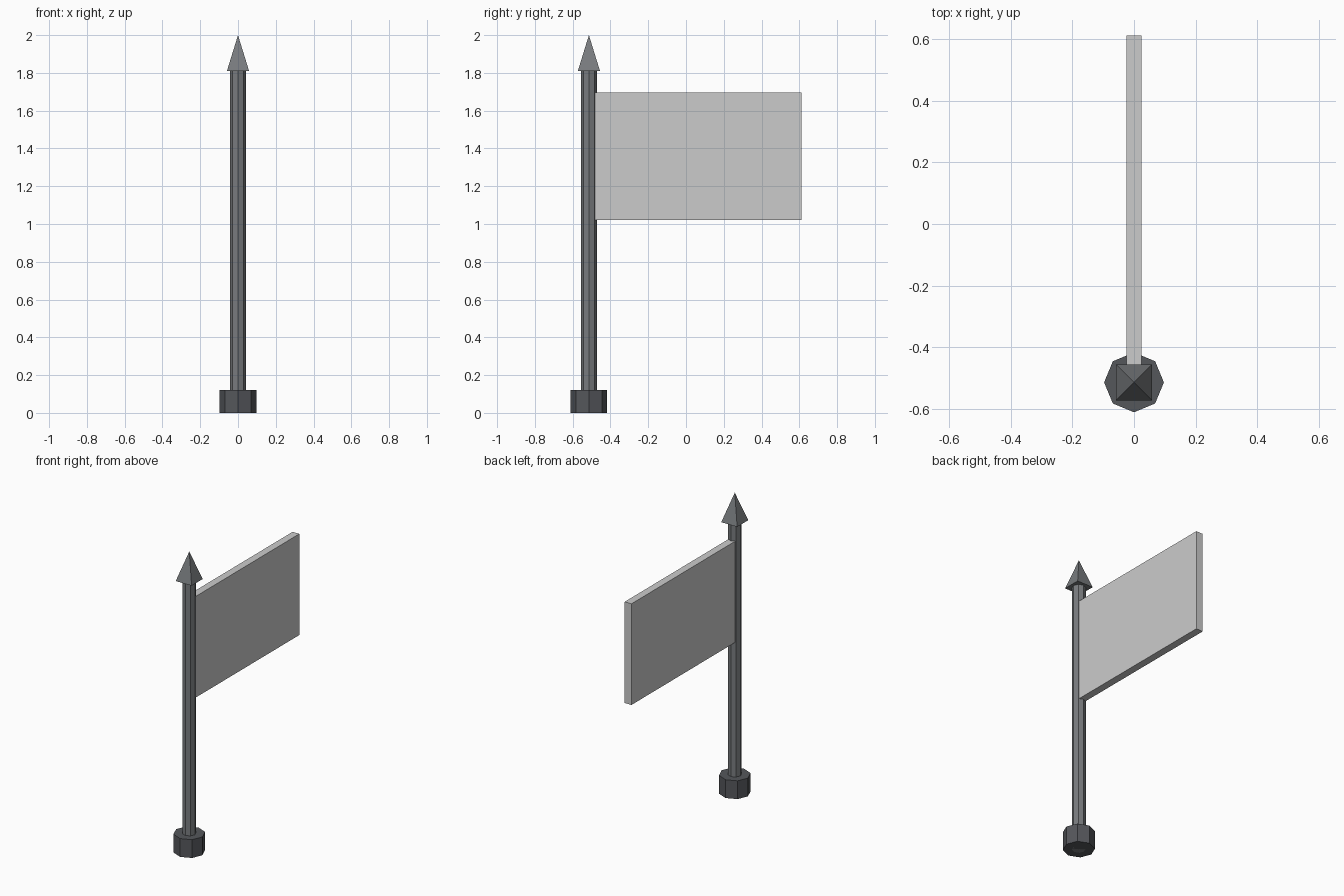
import bpy
from math import pi

if "Cube" in bpy.data.objects:
    bpy.data.objects.remove(bpy.data.objects["Cube"])

POLE_Y = -0.514


def paint(obj, name, rgb):
    mat = bpy.data.materials.get(name) or bpy.data.materials.new(name)
    mat.diffuse_color = (*rgb, 1)
    mat.use_nodes = True
    mat.node_tree.nodes["Principled BSDF"].inputs["Base Color"].default_value = mat.diffuse_color
    obj.data.materials.append(mat)


def prism(name, sides, r_bottom, r_top, z0, z1, turn=0.0):
    bpy.ops.mesh.primitive_cone_add(
        vertices=sides, radius1=r_bottom, radius2=r_top, depth=z1 - z0,
        location=(0, POLE_Y, (z0 + z1) / 2), rotation=(0, 0, turn))
    obj = bpy.context.object
    obj.name = name
    return obj


STEEL = (0.19, 0.2, 0.21)
IRON = (0.09, 0.095, 0.105)

# Octagonal foot, pole running right through it, four-sided spear tip
paint(prism("base", 8, 0.097, 0.097, 0, 0.122), "iron", IRON)
paint(prism("pole", 8, 0.042, 0.042, 0, 1.815), "steel", STEEL)
paint(prism("spear_tip", 4, 0.083, 0, 1.81, 2.0, pi / 4), "steel", STEEL)

# Flag panel, its inner edge sunk into the pole
y0, y1, z0, z1 = POLE_Y, 0.611, 1.02, 1.695
bpy.ops.mesh.primitive_cube_add(size=1, location=(0, (y0 + y1) / 2, (z0 + z1) / 2))
flag = bpy.context.object
flag.name = "flag"
flag.scale = (0.05, y1 - y0, z1 - z0)
